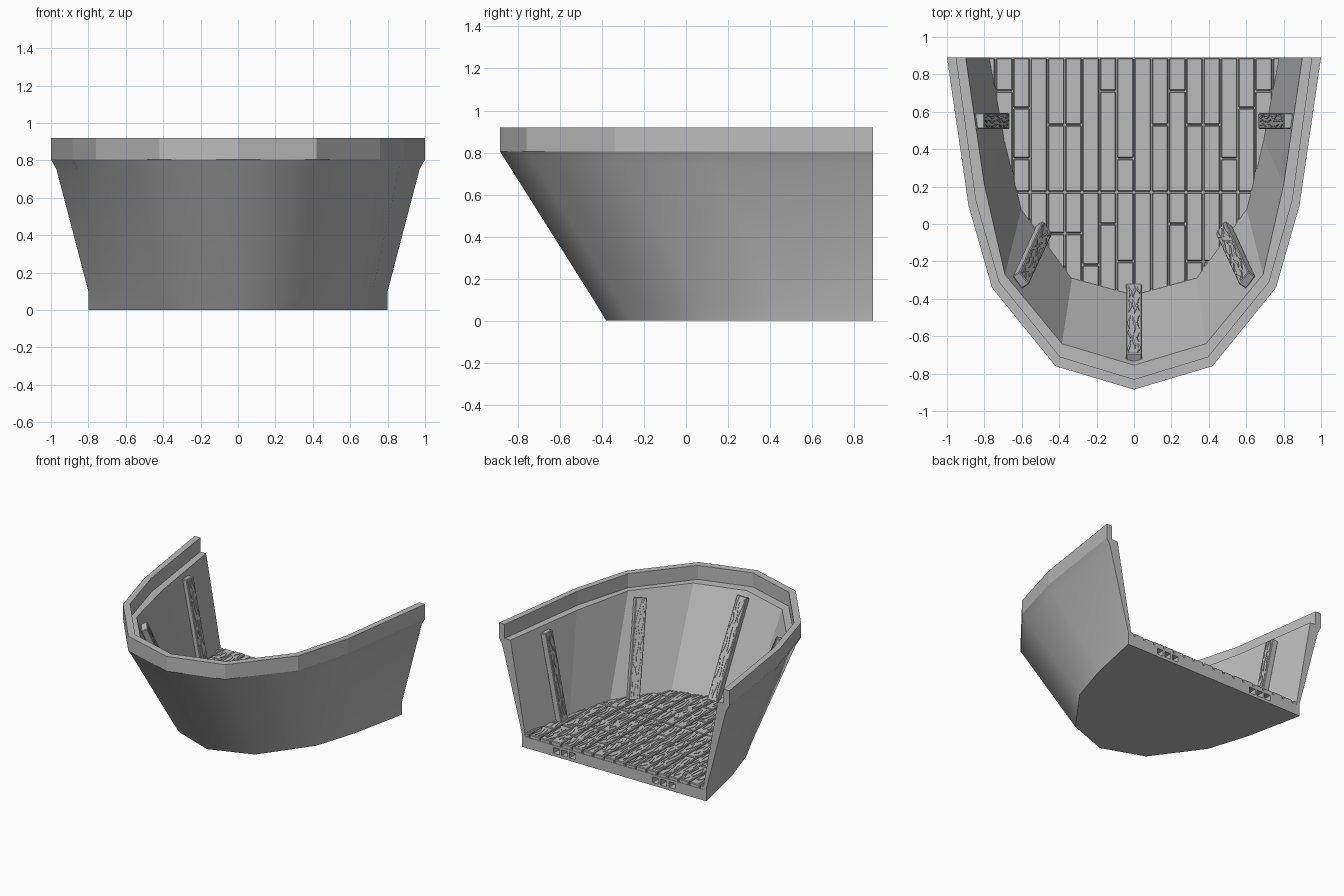
import bpy, bmesh, math, random
from mathutils import Matrix, Vector

random.seed(4)
cube = bpy.data.objects.get("Cube")
if cube:
    bpy.data.objects.remove(cube, do_unlink=True)

grey = bpy.data.materials.new("plain_grey")
grey.use_nodes = True
grey.diffuse_color = (0.5, 0.5, 0.5, 1)
grey.node_tree.nodes["Principled BSDF"].inputs["Base Color"].default_value = (0.5, 0.5, 0.5, 1)

BACK = 0.89
FLOOR_Z = 0.085


def make_object(name, bm):
    bmesh.ops.recalc_face_normals(bm, faces=bm.faces)
    mesh = bpy.data.meshes.new(name)
    bm.to_mesh(mesh)
    bm.free()
    mesh.materials.append(grey)
    ob = bpy.data.objects.new(name, mesh)
    bpy.context.collection.objects.link(ob)
    return ob


def box(bm, centre, size, matrix=Matrix()):
    m = matrix @ Matrix.Translation(centre) @ Matrix.Diagonal((*size, 1))
    return bmesh.ops.create_cube(bm, size=1, matrix=m)["verts"]


# Half outlines, from the bow tip to the open back
bottom = [(0, -.38), (.33, -.26), (.6, .11), (.705, .44), (.8, BACK)]
chine = [(0, -.44), (.345, -.32), (.615, .06), (.72, .42), (.8, BACK)]
rim = [(0, -.885), (.42, -.76), (.76, -.34), (.885, .1), (1, BACK)]
under_rim = [(0, -.85), (.41, -.725), (.735, -.315), (.86, .12), (.97, BACK)]
rail_in = [(0, -.83), (.395, -.71), (.72, -.31), (.845, .13), (.95, BACK)]
ledge = [(0, -.755), (.385, -.64), (.69, -.27), (.8, .21), (.9, BACK)]
floor = [(0, -.37), (.33, -.28), (.6, .09), (.69, .46), (.77, BACK)]


# Hull: loft of the outlines up the outside, over the rail and down inside
def mirrored(half, z):
    return [(-x, y, z) for x, y in half[:0:-1]] + [(x, y, z) for x, y in half]


rings = [(bottom, 0), (chine, .1), (under_rim, .75), (rim, .805), (rim, .92),
         (rail_in, .92), (rail_in, .81), (ledge, .81), (floor, FLOOR_Z)]
bm = bmesh.new()
loops = [[bm.verts.new(p) for p in mirrored(half, z)] for half, z in rings]
for k, (a, b) in enumerate(zip(loops, loops[1:])):
    for i in range(len(a) - 1):
        f = bm.faces.new((a[i], a[i + 1], b[i + 1], b[i]))
        f.smooth = k < 3
bm.faces.new(loops[0])
bm.faces.new(loops[-1])
bm.faces.new([l[0] for l in loops] + [l[-1] for l in reversed(loops)])
hull = make_object("hull", bm)

# Two groups of square sockets in the back edge
bm = bmesh.new()
for side in (-1, 1):
    for x in (.36, .43, .5):
        box(bm, (side * x, BACK, .045), (.052, .12, .045))
cutter = make_object("socket_cutter", bm)
cutter.hide_render = True
mod = hull.modifiers.new("sockets", 'BOOLEAN')
mod.operation = 'DIFFERENCE'
mod.solver = 'EXACT'
mod.object = cutter
bpy.context.view_layer.objects.active = hull
bpy.ops.object.modifier_apply(modifier=mod.name)
bpy.data.objects.remove(cutter, do_unlink=True)


# Wood: a board along local y with raised wavy grain on its upper face
def grain(bm, matrix, x, y, z, length, width):
    steps = 7
    phase = random.uniform(0, math.tau)
    rows = []
    for i in range(steps + 1):
        t = i / steps
        w = width * (.12 + math.sin(math.pi * t))
        cx = x + .006 * math.sin(phase + t * 5)
        rows.append([bm.verts.new(matrix @ Vector((cx + s * w / 2, y + t * length, z + h)))
                     for s, h in ((-1, -.003), (-1, .004), (1, .004), (1, -.003))])
    for a, b in zip(rows, rows[1:]):
        for j in range(3):
            bm.faces.new((a[j], a[j + 1], b[j + 1], b[j]))
    bm.faces.new(rows[0])
    bm.faces.new(rows[-1])


def board(bm, matrix, width, length, thick, lanes):
    verts = box(bm, (0, 0, 0), (width, length, thick), matrix)
    edges = list({e for v in verts for e in v.link_edges})
    bmesh.ops.bevel(bm, geom=edges, offset=.005, segments=1, affect='EDGES')
    for lane in range(lanes):
        x = width * ((lane + .5) / lanes - .5) * .85
        y = -length / 2 + random.uniform(.01, .05)
        while y < length / 2 - .05:
            run = min(random.uniform(.06, .2), length / 2 - .01 - y)
            grain(bm, matrix, x, y, thick / 2, run, random.uniform(.006, .014))
            y += run + random.uniform(.01, .05)


# Deck planks, trimmed to the inside of the hull
joints = {-8: [.71], -7: [.35, .62], -5: [-.05, .53], -4: [-.05, .53], -3: [-.22],
          -2: [0, .71], -1: [-.2, .35], 1: [.53], 2: [0, .71], 3: [-.2, .53],
          4: [-.2, .53], 5: [.35], 6: [.62], 7: [.71]}
bm = bmesh.new()
PLANK = .0925
for col in range(-9, 9):
    cuts = sorted([-.42, .17, BACK] + joints.get(col, []))
    for y0, y1 in zip(cuts, cuts[1:]):
        top = .112 + random.uniform(-.003, .003)
        m = Matrix.Translation(((col + .5) * PLANK, (y0 + y1) / 2, top - .02))
        board(bm, m, PLANK - .006, y1 - y0 - .006, .04, 3)
for (x0, y0), (x1, y1) in zip(floor, floor[1:]):
    for side in (-1, 1):
        out = Vector((side * (y1 - y0), x0 - x1, 0)).normalized()
        bmesh.ops.bisect_plane(bm, geom=bm.verts[:] + bm.edges[:] + bm.faces[:],
                               plane_co=Vector((side * x0, y0, 0)) + out * .01,
                               plane_no=out, clear_outer=True)
make_object("deck_planks", bm)


# Ribs leaning on the inner wall
def rib(name, foot, head, inward):
    foot, head = Vector(foot), Vector(head)
    along = (head - foot).normalized()
    side = along.cross(Vector(inward)).normalized()
    normal = side.cross(along)
    m = Matrix((side, along, normal)).transposed().to_4x4()
    m.translation = (foot + head) / 2
    bm = bmesh.new()
    board(bm, m, .085, (head - foot).length, .05, 3)
    make_object(name, bm)


rib("bow_rib", (0, -.34, .1), (0, -.715, .78), (0, 1, 0))
for s, word in ((1, "left"), (-1, "right")):
    rib(word + "_front_rib", (s * .48, -.03, .1), (s * .605, -.3, .77), (-s * .8, .6, 0))
    rib(word + "_side_rib", (s * .69, .55, .1), (s * .825, .55, .77), (-s, 0, 0))
